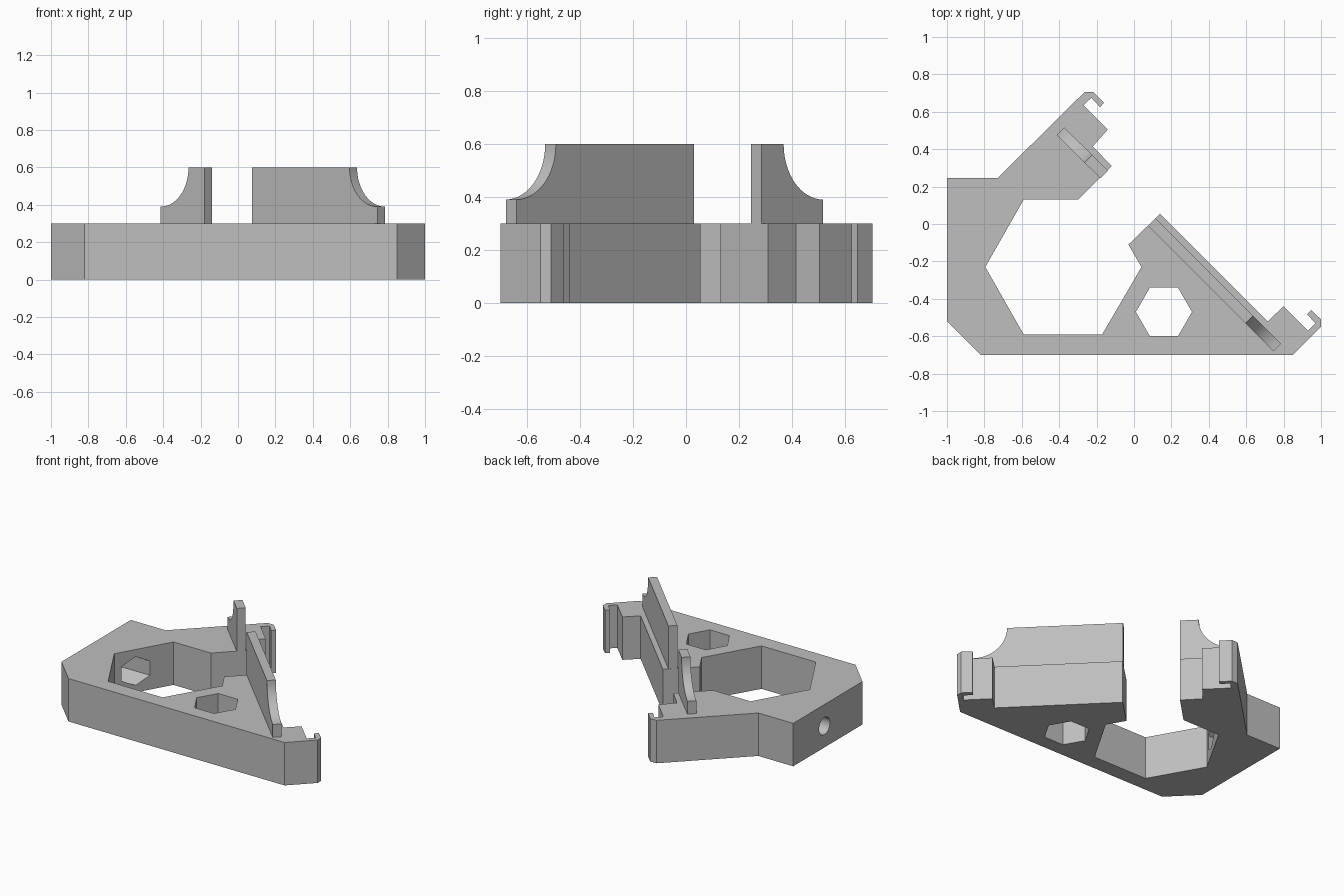
import bpy, bmesh, math
from mathutils import Matrix, Vector

if "Cube" in bpy.data.objects:
    bpy.data.objects.remove(bpy.data.objects["Cube"], do_unlink=True)

grey = bpy.data.materials.new("plain_grey")
grey.use_nodes = True
grey.diffuse_color = (0.52, 0.52, 0.52, 1)
grey.node_tree.nodes["Principled BSDF"].inputs["Base Color"].default_value = (0.52, 0.52, 0.52, 1)


def extrude(name, points, height, matrix=Matrix()):
    """Extrude a flat outline along its local z and place it with a matrix."""
    bm = bmesh.new()
    face = bm.faces.new([bm.verts.new((x, y, 0)) for x, y in points])
    result = bmesh.ops.extrude_face_region(bm, geom=[face])
    moved = [v for v in result["geom"] if isinstance(v, bmesh.types.BMVert)]
    bmesh.ops.translate(bm, vec=(0, 0, height), verts=moved)
    bmesh.ops.transform(bm, matrix=matrix, verts=bm.verts)
    bmesh.ops.recalc_face_normals(bm, faces=bm.faces)
    mesh = bpy.data.meshes.new(name)
    bm.to_mesh(mesh)
    bm.free()
    mesh.materials.append(grey)
    obj = bpy.data.objects.new(name, mesh)
    bpy.context.collection.objects.link(obj)
    return obj


def ring(sides, radius, turn=0):
    return [(radius * math.cos(turn + math.tau * i / sides),
             radius * math.sin(turn + math.tau * i / sides)) for i in range(sides)]


def cut(target, cutter):
    cutter.hide_render = True
    mod = target.modifiers.new("hole", "BOOLEAN")
    mod.operation = "DIFFERENCE"
    mod.solver = "EXACT"
    mod.object = cutter
    bpy.context.view_layer.objects.active = target
    bpy.ops.object.modifier_apply(modifier=mod.name)
    bpy.data.objects.remove(cutter, do_unlink=True)


# Base plate: open hexagonal frame with two hooked arms
outer_front = [(-1, 0.245), (-1, -0.52), (-0.82, -0.70), (0.85, -0.70)]
front_hook = [(1, -0.55), (1, -0.51), (0.947, -0.46), (0.925, -0.483),
              (0.97, -0.53), (0.93, -0.57), (0.80, -0.44), (0.715, -0.52)]
opening = [(0.14, 0.055), (-0.03, -0.11), (0.04, -0.23), (-0.17, -0.59),
           (-0.59, -0.59), (-0.795, -0.23), (-0.59, 0.13), (-0.30, 0.13)]
back_hook = [(-0.12, 0.31), (-0.22, 0.415), (-0.14, 0.505), (-0.27, 0.635),
             (-0.228, 0.675), (-0.182, 0.625), (-0.16, 0.648),
             (-0.217, 0.705), (-0.265, 0.705), (-0.73, 0.245)]
base = extrude("base_plate", outer_front + front_hook + opening + back_hook, 0.3)

# Vertical hexagonal hole in the front arm
cut(base, extrude("hex_cutter", ring(6, 0.15), 0.5,
                  Matrix.Translation((0.16, -0.47, -0.1))))

# Sideways screw hole with a hexagonal nut pocket on the inside
sideways = Matrix.Rotation(math.pi / 2, 4, "Y")
cut(base, extrude("screw_cutter", ring(32, 0.06), 0.4,
                  Matrix.Translation((-1.1, -0.1, 0.15)) @ sideways))
cut(base, extrude("nut_cutter", ring(6, 0.1), 0.35,
                  Matrix.Translation((-0.9, -0.1, 0.15)) @ sideways))


def wall(name, start, end, thickness_dir):
    """Upright wall whose far end drops in a concave quarter circle."""
    start, end = Vector(start), Vector(end)
    length = (end - start).length
    r = 0.21
    arc = [(length - r * math.cos(a), 0.3 - r * math.sin(a))
           for a in (math.pi / 2 * i / 16 for i in range(17))]
    profile = [(0, 0), (length, 0)] + arc[::-1] + [(0, 0.3)]
    along = (end - start).normalized()
    across = Vector(thickness_dir).normalized()
    matrix = Matrix(((along.x, 0, across.x, start.x),
                     (along.y, 0, across.y, start.y),
                     (0, 1, 0, 0.3),
                     (0, 0, 0, 1)))
    obj = extrude(name, profile, 0.057, matrix)
    bpy.ops.object.select_all(action="DESELECT")
    obj.select_set(True)
    bpy.context.view_layer.objects.active = obj
    bpy.ops.object.shade_smooth_by_angle(angle=math.radians(30))


# Clamping walls on both arms
wall("long_wall", (0.115, 0.03), (0.785, -0.64), (-1, -1))
wall("short_wall", (-0.14, 0.285), (-0.373, 0.517), (-1, -1))
